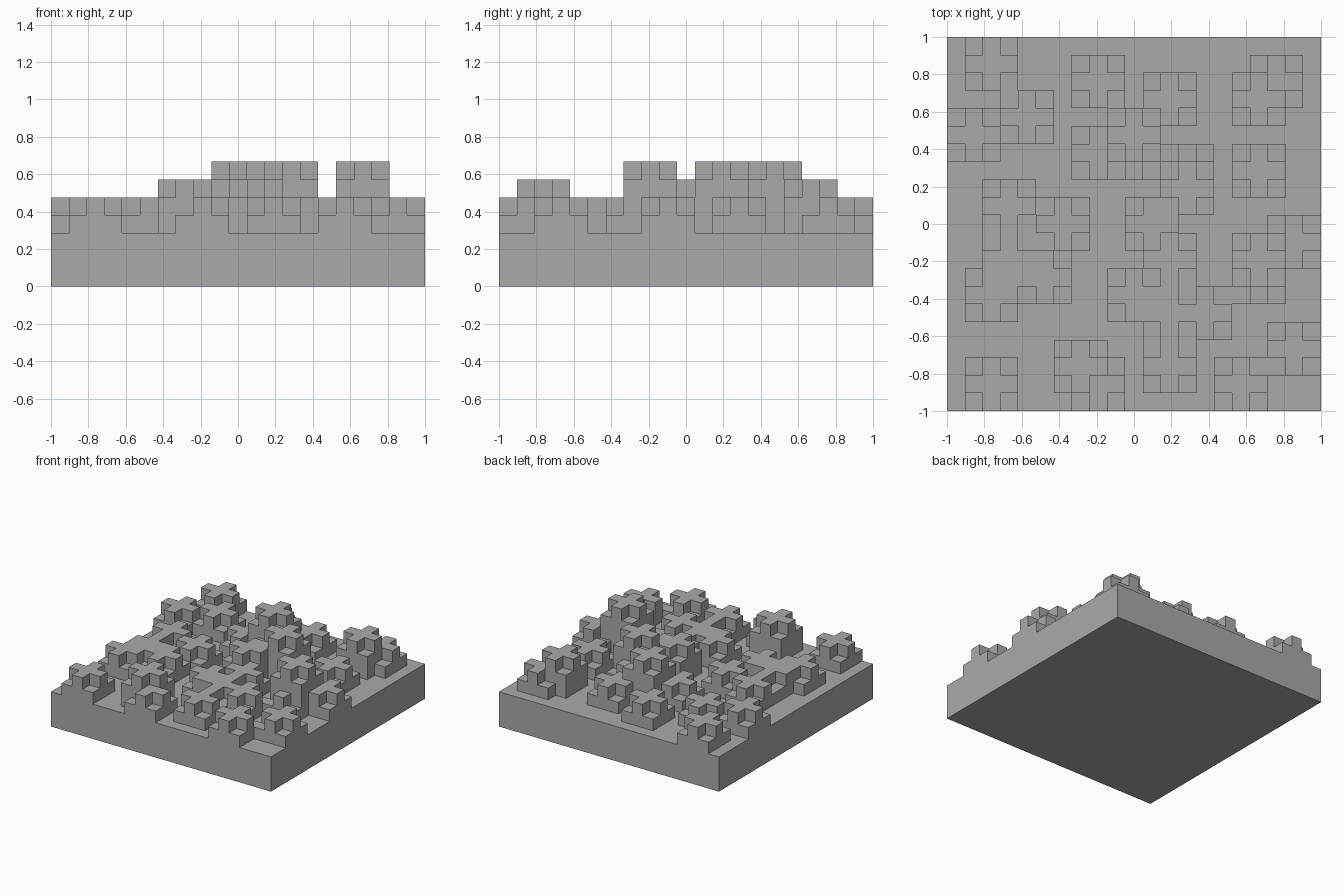
import bpy
import bmesh

cube = bpy.data.objects.get("Cube")
if cube:
    bpy.data.objects.remove(cube, do_unlink=True)

N = 21              # cells along each side
CELL = 2 / N        # cell size
BASE = 3            # slab thickness in cells

# Centres (column, row from the back) of the cross-topped blocks, by top level
BLOCKS = {
    5: [(2, 1), (1, 5), (4, 4), (2, 19), (8, 19), (18, 2), (8, 2), (12, 3),
        (8, 6), (10, 6), (13, 7), (17, 7), (19, 11), (17, 13), (19, 17),
        (16, 19), (12, 18), (10, 14), (12, 12), (12, 15), (14, 15),
        (3, 9), (6, 10), (3, 12), (5, 13), (2, 14)],
    6: [(7, 18), (17, 3), (11, 10)],
    7: [(17, 12), (10, 5), (13, 8)],
}

# Height of every cell: cross arms reach the top, corners stop one step lower
height = {(i, j): BASE for i in range(N) for j in range(N)}
for level, centres in BLOCKS.items():
    for ci, cj in centres:
        for di in (-1, 0, 1):
            for dj in (-1, 0, 1):
                key = (ci + di, cj + dj)
                top = level - 1 if di and dj else level
                height[key] = max(height[key], top)

bm = bmesh.new()


def quad(*corners):
    """Add a face from corners given in cells."""
    bm.faces.new([bm.verts.new((i * CELL - 1, 1 - j * CELL, k * CELL))
                  for i, j, k in corners])


# Tops, undersides and the walls between cells of different height
for (i, j), h in height.items():
    ring = [(i, j), (i, j + 1), (i + 1, j + 1), (i + 1, j)]
    quad(*[(a, b, h) for a, b in ring])
    quad(*[(a, b, 0) for a, b in reversed(ring)])
    sides = [(-1, 0), (0, 1), (1, 0), (0, -1)]
    for n, (di, dj) in enumerate(sides):
        (a, b), (c, d) = ring[n], ring[(n + 1) % 4]
        for k in range(height.get((i + di, j + dj), 0), h):
            quad((a, b, k), (c, d, k), (c, d, k + 1), (a, b, k + 1))

# Weld the skin and merge flat areas
bmesh.ops.remove_doubles(bm, verts=bm.verts, dist=0.001)
bmesh.ops.recalc_face_normals(bm, faces=bm.faces)
bmesh.ops.dissolve_limit(bm, angle_limit=0.01, verts=bm.verts, edges=bm.edges)

mesh = bpy.data.meshes.new("stepped_slab")
bm.to_mesh(mesh)
bm.free()
slab = bpy.data.objects.new("stepped_slab", mesh)
bpy.context.collection.objects.link(slab)

# Plain grey
grey = bpy.data.materials.new("grey")
grey.use_nodes = True
grey.diffuse_color = (0.4, 0.4, 0.4, 1)
grey.node_tree.nodes["Principled BSDF"].inputs["Base Color"].default_value = (0.4, 0.4, 0.4, 1)
mesh.materials.append(grey)
